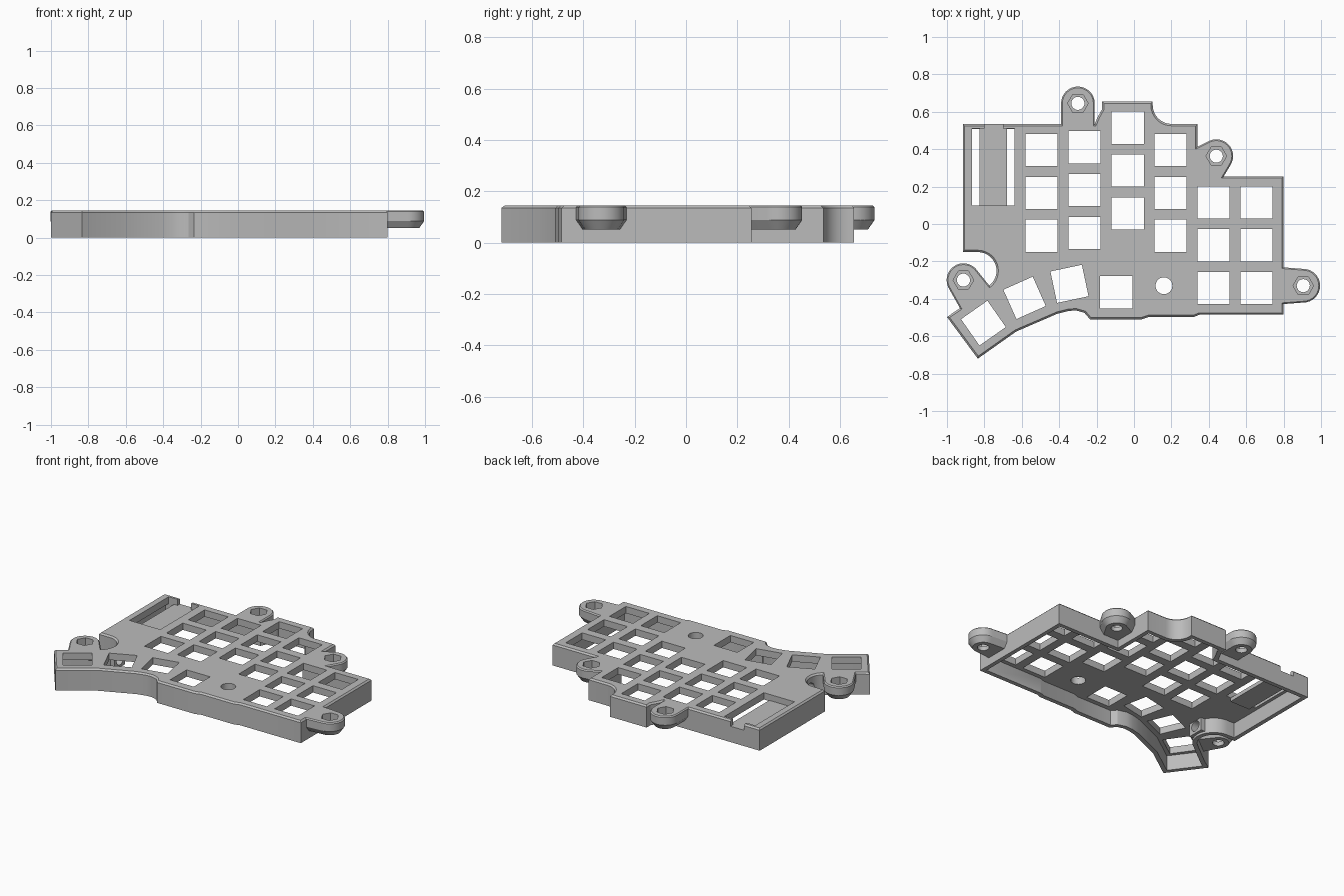
import bpy, bmesh
from math import radians, cos, sin, tau
from mathutils import Vector
from mathutils.geometry import convex_hull_2d

cube = bpy.data.objects.get("Cube")
if cube:
    bpy.data.objects.remove(cube)

grey = bpy.data.materials.new("plain grey")
grey.use_nodes = True
grey.diffuse_color = (0.5, 0.5, 0.5, 1)
grey.node_tree.nodes["Principled BSDF"].inputs["Base Color"].default_value = (0.5, 0.5, 0.5, 1)

TOP, UNDER, WALL = 0.145, 0.1, 0.028


def arc(x, y, r, start, end, n):
    angles = [radians(start + (end - start) * i / n) for i in range(n + 1)]
    return [(x + r * cos(a), y + r * sin(a)) for a in angles]


def circle(x, y, r, n=32, turn=0):
    return arc(x, y, r, turn, turn + 360, n)[:-1]


def rect(x0, y0, x1, y1):
    return [(x0, y0), (x1, y0), (x1, y1), (x0, y1)]


def square(x, y, size, turn=0):
    return circle(x, y, size / 2 ** 0.5, 4, 45 + turn)


def inset(points, d):
    """Move every edge of a counter-clockwise outline inwards by d."""
    result = []
    for i, p in enumerate(points):
        p, before, after = Vector(p), Vector(points[i - 1]), Vector(points[(i + 1) % len(points)])
        a, b = (p - before).normalized(), (after - p).normalized()
        na, nb = Vector((-a.y, a.x)), Vector((-b.y, b.x))
        result.append(p + (na + nb) * d / (1 + na.dot(nb)))
    return result


def prism(name, outline, levels):
    """Loft an outline through (height, inset) levels."""
    bm = bmesh.new()
    rings = [[bm.verts.new((x, y, z)) for x, y in inset(outline, d)] for z, d in levels]
    n = len(outline)
    for low, high in zip(rings, rings[1:]):
        for i in range(n):
            j = (i + 1) % n
            bm.faces.new((low[i], low[j], high[j], high[i]))
    bm.faces.new(rings[0][::-1])
    bm.faces.new(rings[-1])
    mesh = bpy.data.meshes.new(name)
    bm.to_mesh(mesh)
    bm.free()
    mesh.materials.append(grey)
    ob = bpy.data.objects.new(name, mesh)
    bpy.context.collection.objects.link(ob)
    return ob


def cut(ob, outline, z0, z1, lying=False):
    """Subtract a prism; a lying one has its axis along x."""
    tool = prism("cutter", outline, [(z0, 0), (z1, 0)])
    tool.hide_render = True
    if lying:
        for v in tool.data.vertices:
            v.co = (v.co.z, v.co.x, v.co.y)
    mod = ob.modifiers.new("cut", "BOOLEAN")
    mod.operation, mod.solver, mod.object = "DIFFERENCE", "EXACT", tool
    bpy.context.view_layer.objects.active = ob
    bpy.ops.object.modifier_apply(modifier=mod.name)
    bpy.data.objects.remove(tool)


# Case shell, hollow from below
outline = (
    [(-.915, .535), (-.915, -.15)]
    + arc(-.835, -.25, .1, 90, -51, 14)
    + [(-.93, -.45), (-1, -.497), (-.835, -.72), (-.63, -.575), (-.41, -.48),
       (-.35, -.465), (-.31, -.462), (-.265, -.475), (-.235, -.51), (.04, -.51),
       (.08, -.497), (.32, -.497), (.35, -.485), (.8, -.485), (.8, .255),
       (.34, .255), (.34, .535)]
    + arc(.2, .635, .1, 270, 180, 8)
    + [(.1, .655), (-.17, .655), (-.17, .615), (-.195, .57), (-.21, .535)]
)
case = prism("case_shell", outline, [(0, 0), (TOP - .01, 0), (TOP, .01)])
cut(case, inset(outline, WALL), -.1, UNDER)

# Key openings: column x and the y of its top key
KEY, PITCH = .172, .229
for x, y in [(-.495, .395), (-.265, .41), (-.033, .515), (.195, .395), (.425, .115), (.655, .115)]:
    for row in range(3):
        cut(case, square(x, y - row * PITCH, KEY), .05, .2)

# Thumb key openings
for x, y, turn in [(-.095, -.365, 0), (-.345, -.32, 12), (-.585, -.395, 24), (-.805, -.53, 35)]:
    cut(case, square(x, y, KEY, turn), .05, .2)

# Round opening, controller bay, plug notch
cut(case, circle(.16, -.33, .045), .05, .2)
cut(case, rect(-.865, .1, -.64, .51), .05, .2)
cut(case, rect(-.8, .5, -.7, .6), .105, .2)
controller_floor = prism("controller_floor", rect(-.826, .09, -.68, .515), [(.08, 0), (.105, 0)])

# Socket block with a hole through the scooped wall
socket = prism("socket_block", rect(-.728, -.305, -.69, -.195), [(.015, 0), (UNDER + .01, 0)])
for part in (case, socket):
    cut(part, circle(-.25, .065, .035, 16), -.8, -.6, lying=True)

# Screw lugs: centre, then root points sunk in the wall
lugs = {
    "back_lug": ((-.3, .645), [(-.39, .51), (-.21, .51)]),
    "corner_lug": ((.44, .363), [(.315, .4), (.315, .23), (.465, .23)]),
    "thumb_lug": ((-.912, -.3), [(-.918, -.472), (-.752, -.356)]),
    "side_lug": ((.905, -.33), [(.775, -.23), (.775, -.43)]),
}
parts = [case, controller_floor, socket]
for name, ((x, y), roots) in lugs.items():
    points = circle(x, y, .09) + roots
    hull = [points[i] for i in convex_hull_2d(points)]
    area = sum(a[0] * b[1] - a[1] * b[0] for a, b in zip(hull, hull[1:] + hull[:1]))
    if area < 0:
        hull.reverse()
    lug = prism(name, hull, [(.052, .025), (.088, 0), (TOP - .007, 0), (TOP, .007)])
    cut(lug, circle(x, y, .035, 24), 0, .2)
    cut(lug, circle(x, y, .055, 6), .08, .2)
    parts.append(lug)

# Smooth round walls, keep sharp edges
bpy.ops.object.select_all(action="DESELECT")
for part in parts:
    part.select_set(True)
bpy.context.view_layer.objects.active = case
bpy.ops.object.shade_smooth_by_angle(angle=radians(25))
